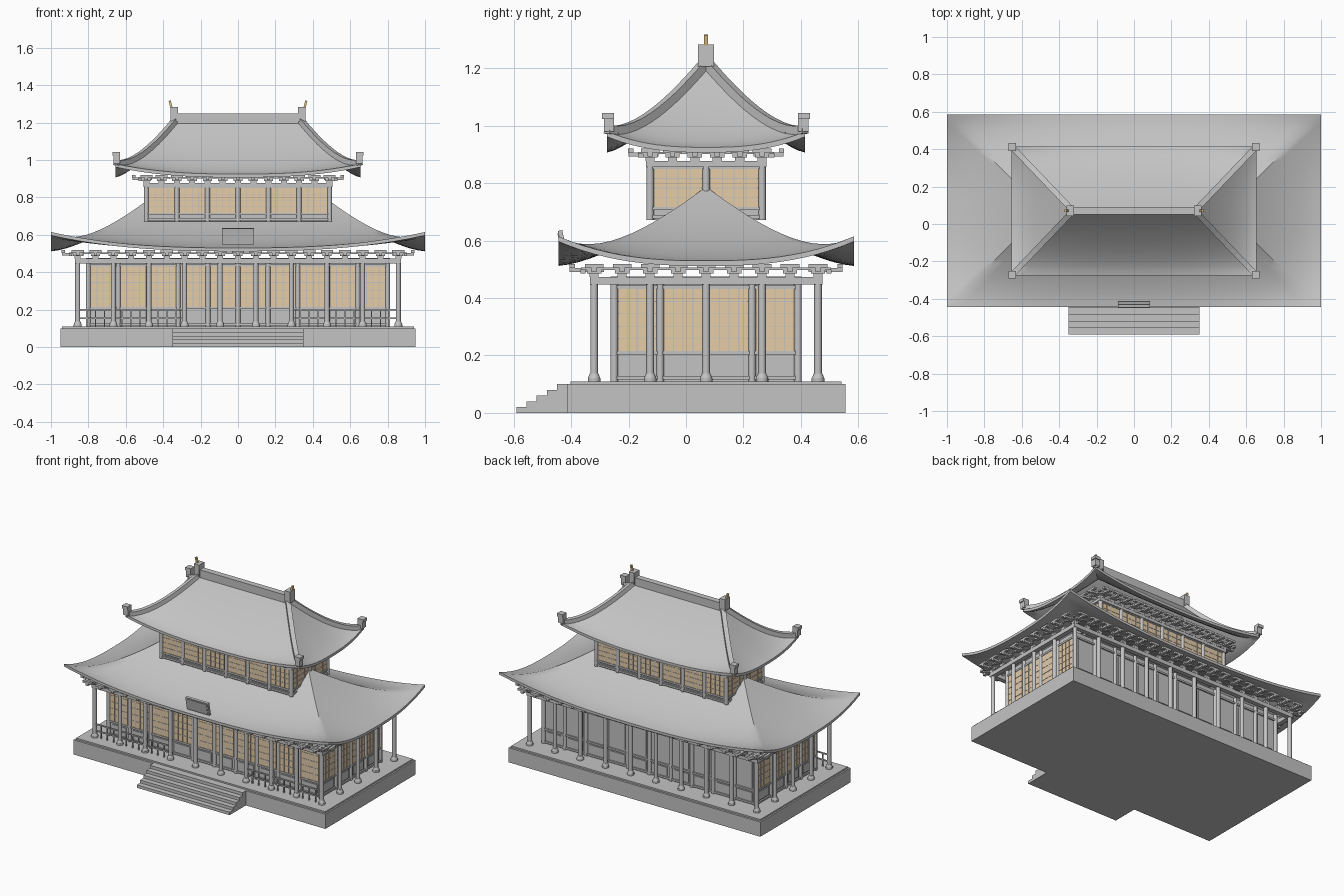
import bpy, bmesh, math
from mathutils import Matrix, Vector, Euler

if "Cube" in bpy.data.objects:
    bpy.data.objects.remove(bpy.data.objects["Cube"])

CY = 0.07  # building axis in y


def material(name, rgb):
    m = bpy.data.materials.new(name)
    m.diffuse_color = (*rgb, 1)
    m.use_nodes = True
    m.node_tree.nodes["Principled BSDF"].inputs["Base Color"].default_value = m.diffuse_color
    return m


STONE = material("grey_plaster", (0.55, 0.55, 0.55))
PAPER = material("warm_window_paper", (0.87, 0.66, 0.42))
GOLD = material("ochre_finial", (0.80, 0.58, 0.25))
parts = {}


def part(name, mat=STONE):
    if name not in parts:
        parts[name] = (bmesh.new(), mat)
    return parts[name][0]


def box(bm, c, s, rot=None):
    bmesh.ops.create_cube(bm, size=1, matrix=Matrix.LocRotScale(Vector(c), rot, Vector(s)))


def span(bm, x0, x1, y0, y1, z0, z1):
    box(bm, ((x0 + x1) / 2, (y0 + y1) / 2, (z0 + z1) / 2), (x1 - x0, y1 - y0, z1 - z0))


def beam(bm, a, b, w, h):
    d = b - a
    box(bm, (a + b) / 2, (d.length * 1.03, w, h), d.to_track_quat('X', 'Z'))


def post(bm, x, y, z0, z1, r, r2=None):
    bmesh.ops.create_cone(bm, cap_ends=True, segments=14, radius1=r, radius2=r2 or r,
                          depth=z1 - z0, matrix=Matrix.Translation((x, y, (z0 + z1) / 2)))


# sides: 0 front, 1 right, 2 back, 3 left; u runs along the side, d outward
def place(side, u, d):
    return [(u, CY - d), (d, CY + u), (-u, CY + d), (-d, CY - u)][side]


def side_box(bm, side, u, d, z0, z1, su, sd):
    x, y = place(side, u, d)
    sx, sy = (su, sd) if side % 2 == 0 else (sd, su)
    box(bm, (x, y, (z0 + z1) / 2), (sx, sy, z1 - z0))


def sides(hx, hy):
    return [(s, hx if s % 2 == 0 else hy, hy if s % 2 == 0 else hx) for s in range(4)]


def bays(half, n):
    return [-half + 2 * half * i / n for i in range(n + 1)]


# ---- curved hipped roof ----
def roof_z(r, t, c):
    return r["z"] + r["h"] * t ** r["p"] + r["lift"] * abs(c) ** 2.6 * (1 - t) ** r["q"]


def roof(name, r, n=24, m=14):
    bm = part(name)

    def ring(t, dz):
        hx = r["hx"] + (r["rx"] - r["hx"]) * t
        hy = r["hy"] * (1 - t) + 0.004 * t
        out = []
        for s, half, d in sides(hx, hy):
            for i in range(n):
                u = -1 + 2 * i / n
                x, y = place(s, u * half, d)
                out.append(bm.verts.new((x, y, roof_z(r, t, u) + dz)))
        return out
    rings = [ring(1 - i / m, -0.018) for i in range(m + 1)] + [ring(i / m, 0) for i in range(m + 1)]
    for a, b in zip(rings, rings[1:]):
        for i in range(4 * n):
            j = (i + 1) % (4 * n)
            bm.faces.new((a[i], a[j], b[j], b[i]))
    bm.faces.new(rings[-1])
    bm.faces.new(rings[0][::-1])


LOW = dict(hx=1.0, hy=0.515, rx=0.485, z=0.530, h=0.255, p=1.5, lift=0.085, q=4)
UP = dict(hx=0.655, hy=0.345, rx=0.325, z=0.925, h=0.29, p=1.4, lift=0.055, q=3)
roof("lower_roof", LOW)
roof("upper_roof", UP)

# ---- ridge, hip ridges and ornaments ----
span(part("main_ridge"), -0.33, 0.33, CY - 0.02, CY + 0.02, 1.19, 1.25)
for sx in (-1, 1):
    box(part("ridge_end_blocks"), (sx * 0.342, CY, 1.245), (0.04, 0.056, 0.078))
    box(part("ridge_finials", GOLD), (sx * 0.36, CY, 1.296), (0.012, 0.014, 0.044),
        Euler((0, sx * 0.25, 0)).to_quaternion())
    for sy in (-1, 1):
        pts = []
        for i in range(13):
            t = 1 - i / 12
            pts.append(Vector((sx * (0.655 - 0.33 * t), CY + sy * 0.345 * (1 - t),
                               roof_z(UP, t, 1) + 0.008)))
        for a, b in zip(pts, pts[1:]):
            beam(part("hip_ridges"), a, b, 0.03, 0.03)
        box(part("hip_end_caps"), (sx * 0.648, CY + sy * 0.338, 1.012), (0.036, 0.036, 0.062))
        box(part("hip_end_caps"), (sx * 0.651, CY + sy * 0.341, 1.034), (0.042, 0.042, 0.02))

# ---- platform and steps ----
span(part("platform"), -0.95, 0.95, CY - 0.485, CY + 0.485, 0, 0.10)
span(part("platform_floor"), -0.94, 0.94, CY - 0.472, CY + 0.472, 0.10, 0.11)
for i in range(5):
    span(part("front_steps"), -0.35, 0.35, -0.59 + 0.035 * i, -0.41, 0.02 * i, 0.02 * (i + 1))


# ---- one storey: core, posts, rails, lattice windows ----
def storey(tag, hx, hy, z0, z1, sill, head, nx, ny, blank=()):
    span(part(tag + "_walls"), -hx, hx, CY - hy, CY + hy, z0, z1)
    frame, lattice = part(tag + "_frames"), part(tag + "_lattice")
    for s, half, d in sides(hx, hy):
        n = nx if s % 2 == 0 else ny
        us = bays(half, n)
        for z in (z0 + 0.012, sill - 0.006, head + 0.006):
            side_box(frame, s, 0, d, z - 0.006, z + 0.006, 2 * half, 0.018)
        for u in us[:-1]:
            x, y = place(s, u, d)
            post(part(tag + "_wall_posts"), x, y, z0, z1, 0.013)
        w = 2 * half / n
        for a, b in zip(us, us[1:]):
            u = (a + b) / 2
            side_box(frame, s, u, d, z0 + 0.025, sill - 0.022, w - 0.05, 0.01)
            if s in blank:
                side_box(frame, s, u, d, sill + 0.01, head - 0.01, w - 0.05, 0.008)
                continue
            side_box(part(tag + "_window_panes", PAPER), s, u, d + 0.002, sill, head, w - 0.028, 0.006)
            for k in (-1, 0, 1):
                side_box(lattice, s, u + k * w * 0.21, d + 0.004, sill, head, 0.004, 0.006)
            rows = 5 if head - sill > 0.2 else 4
            for k in range(1, rows):
                z = sill + (head - sill) * k / rows
                side_box(lattice, s, u, d + 0.004, z - 0.0015, z + 0.0015, w - 0.028, 0.006)


storey("lower_storey", 0.80, 0.32, 0.11, 0.475, 0.215, 0.432, 10, 4, blank=(2,))
storey("upper_storey", 0.49, 0.195, 0.672, 0.875, 0.718, 0.85, 6, 2)

# ---- veranda columns ----
for s, half, d in sides(0.857, 0.39):
    for u in bays(half, 9 if s % 2 == 0 else 4)[:-1]:
        x, y = place(s, u, d)
        post(part("veranda_columns"), x, y, 0.11, 0.46, 0.0135)
        post(part("column_bases"), x, y, 0.11, 0.122, 0.022)
        post(part("column_bases"), x, y, 0.122, 0.138, 0.021, 0.015)

# ---- front balustrade, open in the middle ----
xs = bays(0.857, 9)
for a, b in zip(xs, xs[1:]):
    if min(abs(a), abs(b)) < 0.2:
        continue
    for z in (0.15, 0.195):
        side_box(part("balustrade"), 0, (a + b) / 2, 0.39, z, z + 0.008, b - a, 0.008)
    for k in (0.25, 0.5, 0.75):
        side_box(part("balustrade"), 0, a + (b - a) * k, 0.39, 0.11, 0.197, 0.007, 0.007)


# ---- eave beams and bracket sets ----
def brackets(tag, hx, hy, z0, z, nx, ny, reach):
    bm = part(tag + "_brackets")
    for s, half, d in sides(hx, hy):
        side_box(part(tag + "_eave_beam"), s, 0, d, z0, z, 2 * half + 0.03, 0.03)
        side_box(bm, s, 0, d + reach * 0.45, z + 0.024, z + 0.032, 2 * half + reach, 0.014)
        for u in bays(half, nx if s % 2 == 0 else ny):
            side_box(bm, s, u, d, z, z + 0.020, 0.032, 0.032)
            side_box(bm, s, u, d + reach * 0.3, z + 0.016, z + 0.030, 0.018, reach * 1.4)
            side_box(bm, s, u, d + reach * 0.45, z + 0.012, z + 0.026, 0.05, 0.018)
            side_box(bm, s, u, d + reach * 0.9, z + 0.030, z + 0.044, 0.065, 0.018)


brackets("lower", 0.857, 0.39, 0.447, 0.474, 18, 8, 0.085)
brackets("upper", 0.49, 0.195, 0.857, 0.877, 12, 5, 0.075)

# ---- blank name board on the front eave ----
box(part("front_board"), (0, -0.43, 0.592), (0.17, 0.016, 0.088), Euler((0.2, 0, 0)).to_quaternion())
box(part("front_board"), (0, -0.434, 0.592), (0.15, 0.014, 0.07), Euler((0.2, 0, 0)).to_quaternion())

# ---- turn the parts into objects ----
for name, (bm, mat) in parts.items():
    bmesh.ops.recalc_face_normals(bm, faces=bm.faces)
    me = bpy.data.meshes.new(name)
    bm.to_mesh(me)
    bm.free()
    me.materials.append(mat)
    ob = bpy.data.objects.new(name, me)
    bpy.context.collection.objects.link(ob)
    if "roof" in name or "column" in name or "posts" in name:
        bpy.ops.object.select_all(action='DESELECT')
        ob.select_set(True)
        bpy.context.view_layer.objects.active = ob
        bpy.ops.object.shade_smooth_by_angle(angle=math.radians(35))
